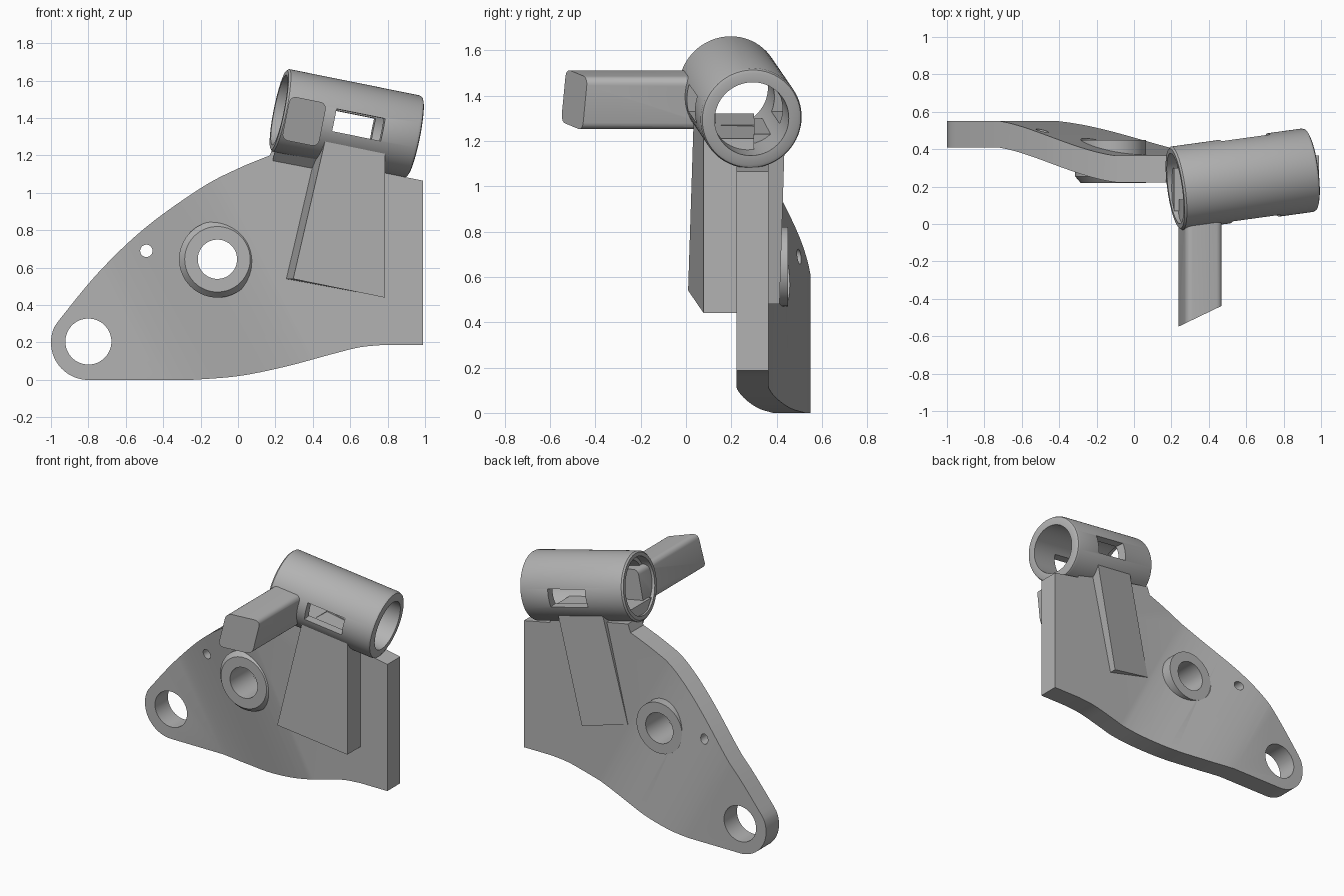
import bpy, bmesh, math
from mathutils import Matrix, Vector

if "Cube" in bpy.data.objects:
    bpy.data.objects.remove(bpy.data.objects["Cube"])

GREY = (0.45, 0.45, 0.45, 1)
metal = bpy.data.materials.new("grey metal")
metal.use_nodes = True
metal.diffuse_color = GREY
metal.node_tree.nodes["Principled BSDF"].inputs["Base Color"].default_value = GREY
parts = []


def finish(name, bm, matrix=None, is_part=True):
    if matrix:
        bm.transform(matrix)
    bmesh.ops.recalc_face_normals(bm, faces=bm.faces)
    mesh = bpy.data.meshes.new(name)
    bm.to_mesh(mesh)
    bm.free()
    obj = bpy.data.objects.new(name, mesh)
    bpy.context.collection.objects.link(obj)
    if is_part:
        mesh.materials.append(metal)
        parts.append(obj)
    else:
        obj.hide_render = True
    return obj


def frame(origin, axis):
    """Local x runs along the axis, local z stays as upright as it can."""
    x = Vector(axis).normalized()
    y = Vector((0, 0, 1)).cross(x).normalized()
    rot = Matrix((x, y, x.cross(y))).transposed().to_4x4()
    return Matrix.Translation(origin) @ rot


def lathe(name, profile, matrix, steps=72):
    """Closed (distance, radius) profile turned about local x."""
    bm = bmesh.new()
    rings = []
    for i in range(steps):
        a = math.tau * i / steps
        rings.append([bm.verts.new((t, r * math.cos(a), r * math.sin(a))) for t, r in profile])
    for i in range(steps):
        p, q = rings[i - 1], rings[i]
        for k in range(len(profile)):
            bm.faces.new((p[k - 1], p[k], q[k], q[k - 1]))
    return finish(name, bm, matrix)


def rod(name, matrix, start, end, radius):
    bm = bmesh.new()
    bmesh.ops.create_cone(bm, cap_ends=True, segments=64, radius1=radius, radius2=radius, depth=end - start)
    bm.transform(Matrix.Translation(((start + end) / 2, 0, 0)) @ Matrix.Rotation(math.pi / 2, 4, 'Y'))
    return finish(name, bm, matrix, False)


def hole(x, z, radius, start=-1, end=1):
    return rod("hole_cutter", frame((x, 0, z), (0, 1, 0)), start, end, radius)


def prism(name, points, front, back, cuts=(), draft=0):
    """Outline in x and z; front and back give y at each point."""
    bm = bmesh.new()
    bm.faces.new([bm.verts.new((x, 0, z)) for x, z in points])
    for co, normal in cuts:
        bmesh.ops.bisect_plane(bm, geom=bm.verts[:] + bm.edges[:] + bm.faces[:], plane_co=co, plane_no=normal)
    near = bm.verts[:]
    extruded = bmesh.ops.extrude_face_region(bm, geom=bm.faces[:], use_keep_orig=True)["geom"]
    far = [v for v in extruded if isinstance(v, bmesh.types.BMVert)]
    for v in near:
        v.co.y = front(v.co.x, v.co.z)
    for v in far:
        v.co.y = back(v.co.x, v.co.z)
        if v.co.x < 0.5:
            v.co.x -= draft
    return finish(name, bm)


def cut(obj, *cutters):
    for c in cutters:
        mod = obj.modifiers.new("cut", 'BOOLEAN')
        mod.operation, mod.solver, mod.object = 'DIFFERENCE', 'EXACT', c
    bpy.context.view_layer.update()
    graph = bpy.context.evaluated_depsgraph_get()
    mesh = bpy.data.meshes.new_from_object(obj.evaluated_get(graph))
    obj.modifiers.clear()
    obj.data = mesh


def spline(pts, steps=6):
    """Smooth curve through the points."""
    p = [Vector(v) for v in [pts[0]] + pts + [pts[-1]]]
    out = []
    for a, b, c, d in zip(p, p[1:], p[2:], p[3:]):
        for i in range(steps):
            t = i / steps
            out.append(tuple(b + (c - a) * t / 2 + (a * 2 - b * 5 + c * 4 - d) * t * t / 2
                             + (b * 3 - a - c * 3 + d) * t ** 3 / 2))
    return out + [pts[-1]]


# Tube frame
START, END = Vector((0.22, 0.19, 1.443)), Vector((0.945, 0.29, 1.297))
LENGTH = (END - START).length
tube_frame = frame(START, END - START)
TILT = Matrix.Rotation(math.atan(0.2), 4, 'Y')

# Bent mounting plate: the bend runs along a slanted line
BEND = Vector((0.888, 0, 0.459))


def plate_back(x, z):
    t = min(1, max(0, (BEND.x * x + BEND.z * z + 0.36) / 0.77))
    return 0.55 - 0.185 * (0.5 * t + 0.5 * t * t * (3 - 2 * t))


def plate_front(x, z):
    return plate_back(x, z) - 0.142


lower = spline([(-0.25, 0), (0, 0.02), (0.25, 0.07), (0.5, 0.137), (0.65, 0.174), (0.78, 0.187)])
upper = spline([(0.17, 1.2), (0, 1.13), (-0.2, 1.025), (-0.5, 0.81), (-0.75, 0.57), (-0.96, 0.315)])
round_end = [(-0.8 + 0.2 * math.cos(math.radians(a)), 0.2 + 0.2 * math.sin(math.radians(a)))
             for a in range(155, 271, 5)]
right_end = [(0.99, 0.187), (0.99, 1.065), (0.79, 1.105), (0.78, 1.14), (0.19, 1.255)]
bends = [(BEND * (-0.36 + 0.77 * i / 14), BEND) for i in range(15)]
plate = prism("mounting_plate", lower + right_end + upper + round_end, plate_front, plate_back, bends)

# Tube with a stepped bore and side slots
tube = lathe("clamp_tube", [(0, 0.19), (0, 0.215), (0.01, 0.225), (LENGTH - 0.02, 0.225), (LENGTH - 0.006, 0.219),
                            (LENGTH, 0.205), (LENGTH, 0.165), (0.06, 0.165), (0.06, 0.19)], tube_frame)
bm = bmesh.new()
bmesh.ops.create_cube(bm, size=1, matrix=Matrix.Translation((0.407, 0, 0)) @ Matrix.Diagonal((0.268, 1, 0.122, 1)))
slot = finish("slot_cutter", bm, tube_frame, False)
bore = rod("bore_cutter", tube_frame, -0.2, LENGTH + 0.2, 0.2)

# Ribs below the tube, square to its axis
front_rib = prism("front_rib", [(0.295, 0.54), (0.785, 0.44), (0.785, 1.21), (0.465, 1.275)],
                  lambda x, z: 0.01 + 0.14 * (x - 0.3), lambda x, z: 0.3, draft=0.05)
back_rib = prism("back_rib", [(0.19, 0.56), (0.51, 0.48), (0.68, 1.23), (0.37, 1.3)],
                 lambda x, z: 0.3, lambda x, z: 0.368 + 0.14 * (x - 0.19))

# Fillet web between the tube and the plate
web = prism("tube_web", [(0.185, 1.17), (0.445, 1.12), (0.475, 1.27), (0.215, 1.32)],
            lambda x, z: 0.225 if z < 1.2 else 0.07, lambda x, z: 0.3)

# Square arm with a slanted tip
bm = bmesh.new()
bmesh.ops.create_cube(bm, size=1, matrix=Matrix.Diagonal((0.2, 1, 0.238, 1)))
long_edges = [e for e in bm.edges if abs(e.verts[0].co.y - e.verts[1].co.y) > 0.5]
bmesh.ops.bevel(bm, geom=long_edges, offset=0.035, segments=5, profile=0.5, affect='EDGES')
bm.transform(Matrix.Translation((0.354, 0, 1.382)) @ TILT)
for v in bm.verts:
    v.co.y = 0.13 if v.co.y > 0 else -0.55 + 0.48 * (v.co.x - 0.235)
arm = finish("side_arm", bm)

# Pivot hub, square to the front and flush with the plate on one side
HUB = (-0.11, 0.645)
lathe("pivot_hub", [(0.22, 0.105), (0.22, 0.175), (0.255, 0.205), (0.34, 0.205), (0.34, 0.175),
                    (0.45, 0.175), (0.45, 0.105)], frame((HUB[0], 0, HUB[1]), (0, 1, 0)))

# Holes and openings
pin = hole(0.54, 0.91, 0.031)
bolts = [hole(0.89, z, 0.063) for z in (0.38, 0.91)]
cutters = [pin, hole(-0.8, 0.205, 0.123), hole(-0.49, 0.69, 0.033), hole(*HUB, 0.13),
           hole(*HUB, 0.175, 0.445, 1)] + bolts
cut(plate, *cutters)
cut(tube, slot)
cut(front_rib, pin, bore)
cut(back_rib, pin, bore)
cut(web, bore)
socket = hole(0.348, 1.38, 0.055, -1, -0.36)
cut(arm, bore, socket)
for c in cutters + [slot, bore, socket]:
    bpy.data.objects.remove(c)

# Smooth shading with sharp edges kept
bpy.ops.object.select_all(action='DESELECT')
for obj in parts:
    obj.select_set(True)
bpy.context.view_layer.objects.active = parts[0]
bpy.ops.object.shade_smooth_by_angle(angle=math.radians(30))
